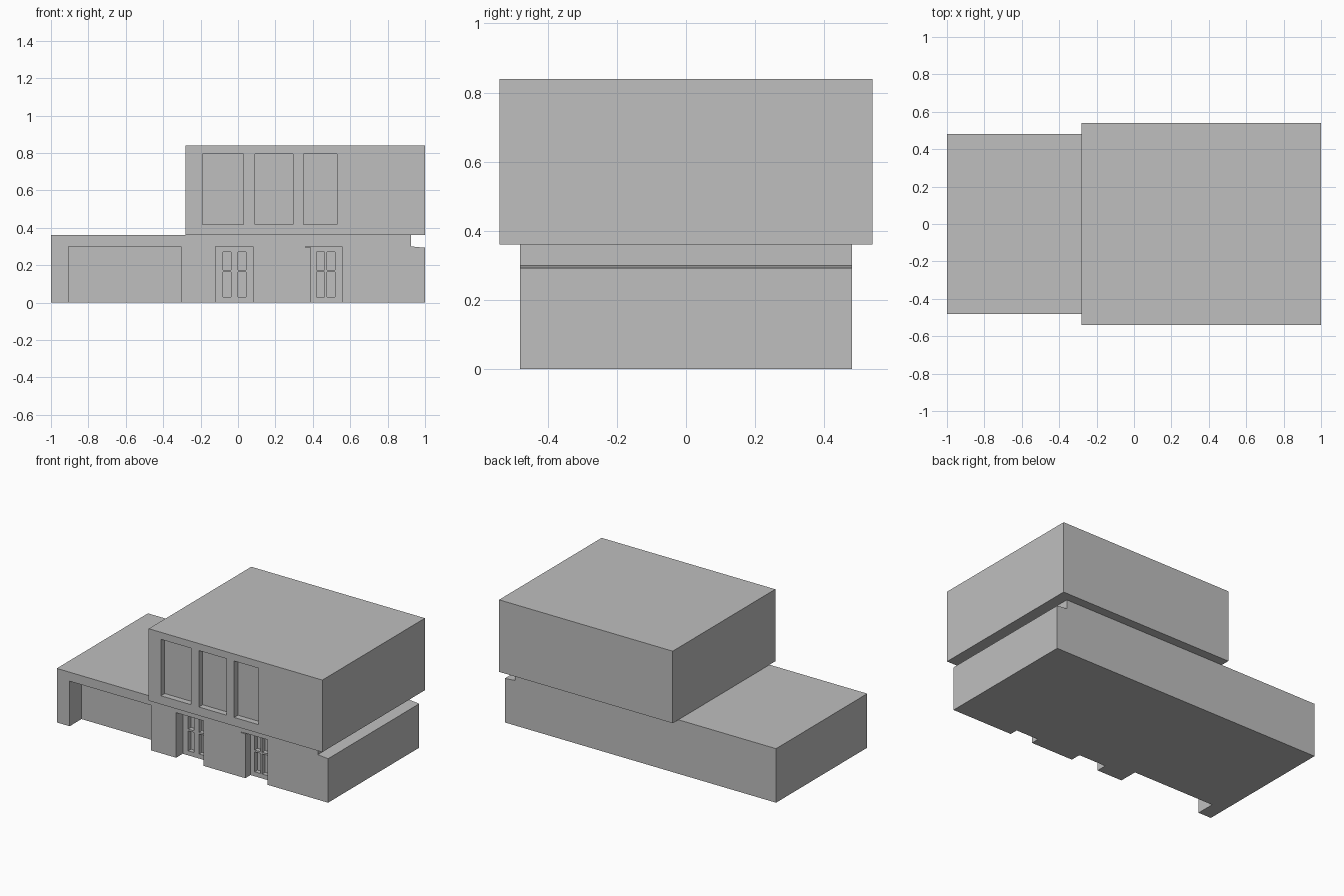
import bpy
import bmesh

cube = bpy.data.objects.get("Cube")
if cube:
    bpy.data.objects.remove(cube, do_unlink=True)

# Single plain grey
grey = bpy.data.materials.new("plain grey")
grey.use_nodes = True
GREY = (0.52, 0.52, 0.52, 1)
grey.diffuse_color = GREY
grey.node_tree.nodes["Principled BSDF"].inputs["Base Color"].default_value = GREY


def add_prism(bm, profile, y0, y1):
    """Extrude an x-z profile along y."""
    face = bm.faces.new([bm.verts.new((x, y0, z)) for x, z in profile])
    new = bmesh.ops.extrude_face_region(bm, geom=[face])["geom"]
    verts = [v for v in new if isinstance(v, bmesh.types.BMVert)]
    bmesh.ops.translate(bm, verts=verts, vec=(0, y1 - y0, 0))


def rect(x0, x1, z0, z1):
    return [(x0, z0), (x1, z0), (x1, z1), (x0, z1)]


def make_object(name, prisms):
    bm = bmesh.new()
    for profile, y0, y1 in prisms:
        add_prism(bm, profile, y0, y1)
    bmesh.ops.recalc_face_normals(bm, faces=bm.faces)
    mesh = bpy.data.meshes.new(name)
    bm.to_mesh(mesh)
    bm.free()
    mesh.materials.append(grey)
    obj = bpy.data.objects.new(name, mesh)
    bpy.context.collection.objects.link(obj)
    return obj


def cut(obj, prisms):
    """Carve the prisms out of the object and discard the cutter."""
    cutter = make_object("cutter", prisms)
    cutter.hide_render = True
    mod = obj.modifiers.new("recess", 'BOOLEAN')
    mod.operation = 'DIFFERENCE'
    mod.solver = 'EXACT'
    mod.object = cutter
    bpy.context.view_layer.objects.active = obj
    bpy.ops.object.modifier_apply(modifier=mod.name)
    bpy.data.objects.remove(cutter, do_unlink=True)


LOW, UP = -0.48, -0.54   # front planes of the two storeys
OUT = 0.1                # how far cutters reach out of the wall

# Ground storey, with a stepped ledge along its left end
ground = make_object("ground_storey", [(
    [(-1, 0), (1, 0), (1, 0.293), (0.925, 0.3), (0.925, 0.36), (-1, 0.36)], LOW, -LOW)])

# Garage bay, two door recesses and a narrow slot beside the second door
DOORS = [(-0.12, 0.08, 0.07, (-0.08, 0.0)), (0.39, 0.555, 0.055, (0.42, 0.476))]
bays = [(rect(-0.905, -0.305, -0.1, 0.3), LOW - OUT, LOW + 0.125)]
for x0, x1, depth, _ in DOORS:
    bays.append((rect(x0, x1, -0.1, 0.3), LOW - OUT, LOW + depth))
cut(ground, bays)
cut(ground, [(rect(0.36, 0.4, 0.295, 0.3), LOW - OUT, LOW + 0.05)])

# Door panes: two columns, two rows
panes = []
for _, _, depth, columns in DOORS:
    for x in columns:
        for z0, z1 in ((0.03, 0.163), (0.175, 0.27)):
            panes.append((rect(x, x + 0.043, z0, z1), LOW + depth - 0.02, LOW + depth + 0.03))
cut(ground, panes)

# Overhanging upper storey with three tall window recesses
upper = make_object("upper_storey", [(rect(-0.28, 1, 0.36, 0.84), UP, -UP)])
cut(upper, [(rect(x0, x1, 0.417, 0.793), UP - OUT, UP + 0.04)
            for x0, x1 in ((-0.19, 0.03), (0.09, 0.293), (0.35, 0.53))])
